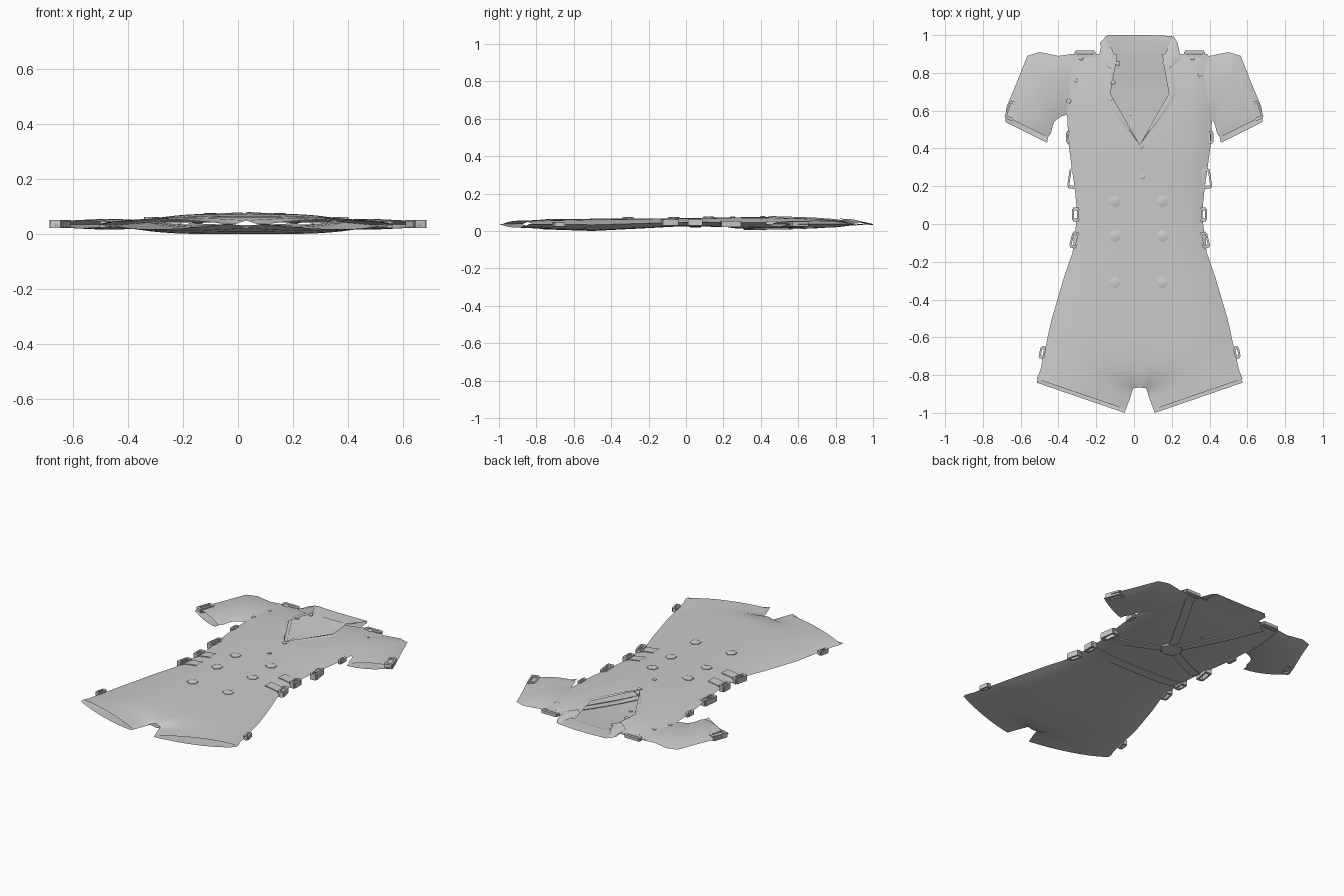
import bpy, bmesh, math
from mathutils import Vector

cube = bpy.data.objects.get("Cube")
if cube:
    bpy.data.objects.remove(cube)

cloth = bpy.data.materials.new("light grey cloth")
cloth.use_nodes = True
GREY = (0.6, 0.6, 0.6, 1)
cloth.diffuse_color = GREY
cloth.node_tree.nodes["Principled BSDF"].inputs["Base Color"].default_value = GREY

MID = 0.03  # centre line of the body
WIDTH = [(-.84, .545), (-.7, .51), (-.5, .465), (-.28, .4), (-.15, .355), (.05, .33),
         (.2, .345), (.4, .375), (.6, .385), (.9, .36)]
TOP = [(-1, .054), (-.7, .064), (0, .068), (.4, .075), (.7, .066), (.83, .055), (.9, .042), (1, .04)]
BOTTOM = [(-1, .02), (-.75, .008), (-.5, 0), (-.3, .01), (0, .026), (.5, .012), (.7, .018), (.9, .034)]


def curve(table, t):
    """Read a value from a table of pairs, with straight lines between them."""
    if t <= table[0][0]:
        return table[0][1]
    for (a, va), (b, vb) in zip(table, table[1:]):
        if t <= b:
            return va + (vb - va) * (t - a) / (b - a)
    return table[-1][1]


def finish(bm, name, angle=40):
    mesh = bpy.data.meshes.new(name)
    bm.to_mesh(mesh)
    bm.free()
    ob = bpy.data.objects.new(name, mesh)
    bpy.context.collection.objects.link(ob)
    mesh.materials.append(cloth)
    bpy.ops.object.select_all(action='DESELECT')
    ob.select_set(True)
    bpy.context.view_layer.objects.active = ob
    bpy.ops.object.shade_smooth_by_angle(angle=math.radians(angle))
    return ob


def skin(bm, rows, flip):
    """Fill a grid of points with quads."""
    grid = [[bm.verts.new(p) for p in row] for row in rows]
    for r, s in zip(grid, grid[1:]):
        for i in range(len(r) - 1):
            face = bm.faces.new((r[i], r[i + 1], s[i + 1], s[i]))
            face.normal_update()
            if (face.normal.z < 0) != flip:
                face.normal_flip()


def lens(u, pinch_a, pinch_b):
    return (1 - pinch_a * (1 - u) ** 4) * (1 - pinch_b * u ** 4)


def cloth_z(y, side, bulge):
    hi, lo = curve(TOP, y), curve(BOTTOM, y)
    return (hi + lo) / 2 + side * bulge * (hi - lo) / 2


def surface(x, y, side):
    """Height of the body cloth; side is 1 for the front, -1 for the back."""
    u = min(abs(x - MID) / curve(WIDTH, y), 1)
    return cloth_z(y, side, lens(u, 0, 1))


def panel(bm, stations, side, steps=12):
    rows = []
    for a, b, pinch in stations:
        row = []
        for i in range(steps + 1):
            u = i / steps
            p = Vector(a).lerp(Vector(b), u)
            row.append((p.x, p.y, cloth_z(p.y, side, lens(u, pinch, 1))))
        rows.append(row)
    skin(bm, rows, side < 0)


# Body: front and back halves with legs, notch and open neckline
NECK = [(.42, 0), (.69, .155), (.88, .12)]
body = bmesh.new()
for side in (1, -1):
    for s in (1, -1):
        lift = .02 if side > 0 else 0
        stations = [((MID + s * .08, -1 + lift), (MID + s * .545, -.84 + lift), 1),
                    ((MID + s * .05, -.92), (MID + s * .525, -.77), 1),
                    ((MID + s * .035, -.87), (MID + s * .51, -.7), .9),
                    ((MID, -.865), (MID + s * .5, -.66), .4),
                    ((MID, -.76), (MID + s * .485, -.59), 0)]
        for y in (-.6, -.5, -.39, -.28, -.15, -.05, .05, .13, .2, .3, .42, .51, .6, .69, .78, .84, .9):
            inner = curve(NECK, y) if side > 0 else 0
            stations.append(((MID + s * inner, y), (MID + s * curve(WIDTH, y), y), 0))
        panel(body, stations, side)
bmesh.ops.remove_doubles(body, verts=body.verts, dist=.002)
finish(body, "romper_body", 50)

# Sleeves: flat tubes, open at the cuff
for s, label in ((1, "left"), (-1, "right")):
    bm = bmesh.new()
    for side in (1, -1):
        rows = []
        for a, b, half in (((.33, .9), (.35, .58), .01), ((.4, .89), (.385, .57), .02),
                           ((.5, .91), (.42, .545), .022), ((.565, .89), (.43, .52), .022),
                           ((.62, .75), (.44, .48), .02), ((.675, .62), (.455, .46), .018),
                           ((.68, .555 + .015 * side), (.46, .445 + .015 * side), .015)):
            row = []
            for i in range(11):
                p = Vector(a).lerp(Vector(b), i / 10)
                row.append((s * p.x, p.y, .036 + side * half * lens(i / 10, 1, 1)))
            rows.append(row)
        skin(bm, rows, side < 0)
    bmesh.ops.remove_doubles(bm, verts=bm.verts, dist=.001)
    finish(bm, label + "_sleeve", 50)

# Collar: back stand and two folded flaps
bm = bmesh.new()
STAND = [(-.2, .9, .05), (-.15, 1, .037), (.2, 1, .037), (.24, .88, .05)]
skin(bm, [[(-.16, .86, .03), (-.03, .85, .026), (.09, .85, .026), (.21, .86, .03)],
          [(-.18, .96, .04), (-.03, .96, .034), (.09, .96, .034), (.22, .96, .04)],
          [(-.14, 1, .036), (-.03, 1, .032), (.09, 1, .032), (.2, .995, .036)]], True)
finish(bm, "collar_stand")
for s, label in ((1, "left"), (-1, "right")):
    bm = bmesh.new()
    c = MID
    skin(bm, [[(c + s * .175, .99, .036), (c + s * .18, .995, .038), (c + s * .2, .96, .042)],
              [(c + s * .13, .89, .05), (c + s * .175, .89, .062), (c + s * .22, .87, .052)],
              [(c + s * .12, .85, .057), (c + s * .15, .82, .066), (c + s * .18, .84, .06)]], False)
    finish(bm, label + "_collar_flap")
    # Lapel lying along the neckline
    bm = bmesh.new()
    rows = []
    for y, w in ((.44, .005), (.55, .03), (.69, .045), (.78, .04), (.87, .03)):
        x = MID + s * curve(NECK, y)
        rows.append([(x + s * d, y, surface(x + s * d, y, 1) + h)
                     for d, h in ((0, .001), (w / 2, .006), (w, .001))])
    skin(bm, rows, False)
    finish(bm, label + "_lapel")


# Buttons and studs
def button(name, x, y, r, z, sides=6, tall=.008):
    bm = bmesh.new()
    rings = [[bm.verts.new((x + k * r * math.cos(a), y + k * r * math.sin(a), z + h))
              for a in [math.tau * (i + .5) / sides for i in range(sides)]]
             for k, h in ((1, -.003), (1, tall * .5), (.6, tall))]
    for lo, hi in zip(rings, rings[1:]):
        for i in range(sides):
            j = (i + 1) % sides
            bm.faces.new((lo[i], lo[j], hi[j], hi[i]))
    bm.faces.new(rings[-1])
    finish(bm, name, 20)


for y in (.12, -.065, -.31):
    for x in (-.1, .15):
        button("front_button", x, y, .033, surface(x, y, 1))
for x, y in ((.04, .41), (.045, .25), (-.11, .75), (-.125, .66), (-.085, .85),
             (-.31, .76), (-.345, .65), (-.28, .88), (.35, .79), (.4, .66), (.31, .88)):
    button("small_stud", x, y, .014, surface(x, y, 1), 6, .006)
button("neck_label_stud", -.02, .58, .011, surface(-.02, .58, -1), 6, .005)


# Straps: thin bands that follow the cloth
def strap(name, start, end, width, side, steps=10):
    a, b = Vector(start), Vector(end)
    across = Vector((a.y - b.y, b.x - a.x)).normalized() * width / 2
    bm = bmesh.new()
    rows = []
    for i in range(steps + 1):
        p = a.lerp(b, i / steps)
        z = surface(p.x, p.y, side)
        rows.append([(p.x + k * across.x, p.y + k * across.y, max(z + side * h, 0))
                     for k, h in ((-1, -.003), (-1, .005), (1, .005), (1, -.003))])
    skin(bm, rows, side < 0)
    bmesh.ops.recalc_face_normals(bm, faces=bm.faces)
    if any(f.normal.z * side < -.5 for f in bm.faces):
        bmesh.ops.reverse_faces(bm, faces=bm.faces)
    finish(bm, name, 30)


HUB = (MID, .37)
for s in (1, -1):
    strap("back_shoulder_strap", HUB, (MID + s * .27, .86), .05, -1)
    strap("back_waist_strap", HUB, (MID + s * .33, .2), .05, -1)
    strap("back_belt", (MID, .05), (MID + s * .33, .05), .06, -1)
    for y in (.05, -.085):
        strap("side_belt", (MID + s * .24, y), (MID + s * (curve(WIDTH, y) + .003), y), .06, 1)
ring = bmesh.new()
bmesh.ops.create_cone(ring, cap_ends=True, segments=12, radius1=.06, radius2=.07, depth=.01)
bmesh.ops.translate(ring, verts=ring.verts, vec=(*HUB, .011))
finish(ring, "back_strap_hub", 30)


# Buckles: small rectangular frames on the side edges
def buckle(name, x, y, turn, w=.035, h=.09, z=.037, depth=.034):
    bm = bmesh.new()
    for k in (-1, 1):
        for size, off in (((w, .016, depth), (0, k * h / 2)), ((.01, h, depth), (k * w / 2, 0))):
            made = bmesh.ops.create_cube(bm, size=1)["verts"]
            bmesh.ops.scale(bm, verts=made, vec=size)
            bmesh.ops.translate(bm, verts=made, vec=(*off, 0))
    ob = finish(bm, name, 30)
    ob.location = (x, y, z)
    ob.rotation_euler.z = math.radians(turn)


for s in (1, -1):
    buckle("waist_buckle", MID + s * .355, .24, s * 8)
    buckle("belt_buckle", MID + s * .337, .05, 0, .03, .06, .045)
    buckle("low_belt_buckle", MID + s * .345, -.085, s * 14, .03, .07, .045)
    buckle("cuff_buckle", s * .648, .6, s * 20, .04, .085, .037, .028)
    buckle("leg_tab", MID + s * .515, -.68, s * 12, .02, .05, .036, .025)
    buckle("rib_tab", MID + s * .378, .46, 0, .015, .05, .043, .022)
    buckle("shoulder_tab", MID + s * .29, .9, 0, .1, .02, .038, .018)
